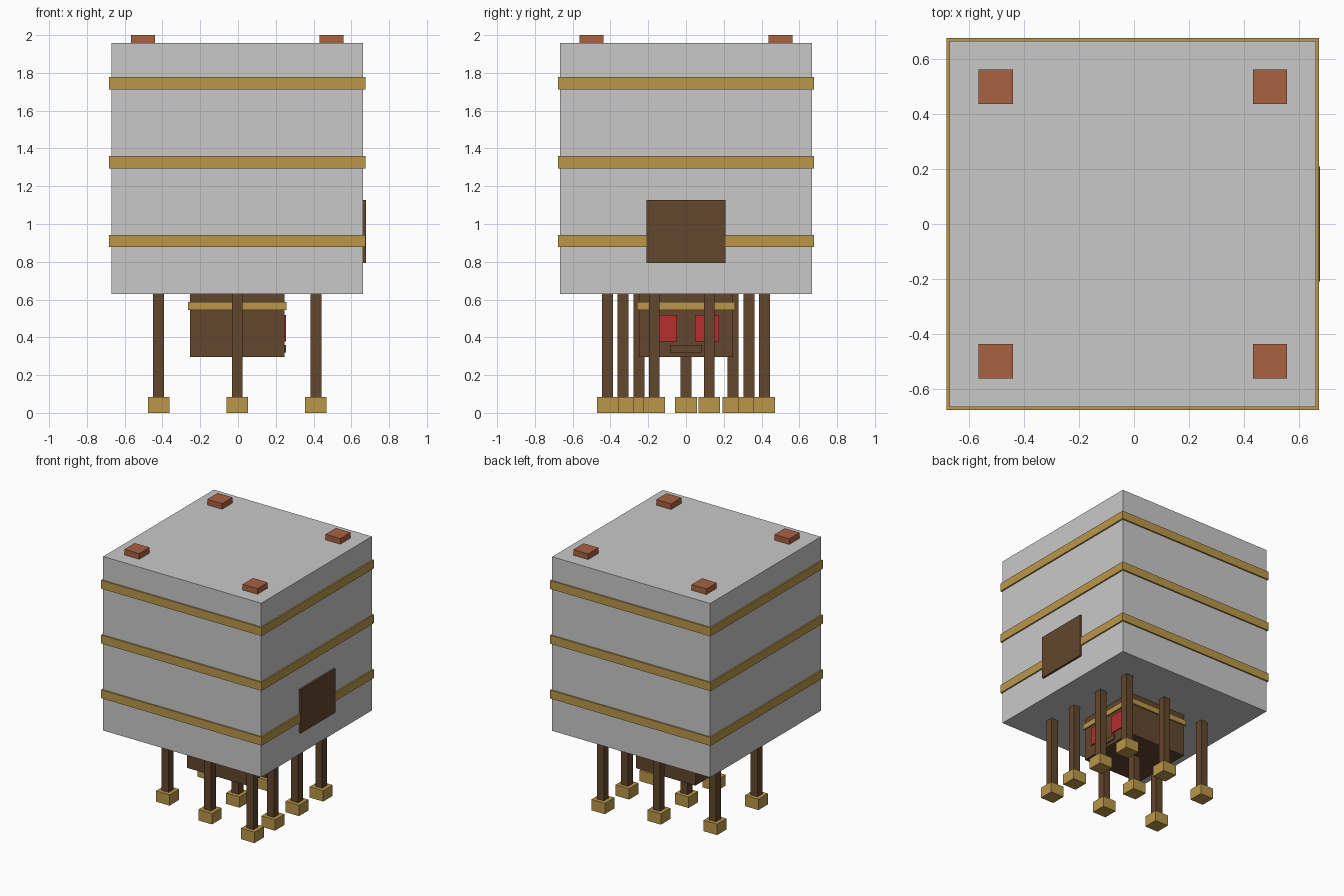
import bpy

if "Cube" in bpy.data.objects:
    bpy.data.objects.remove(bpy.data.objects["Cube"])


def srgb(r, g, b):
    def lin(v):
        v /= 255
        return v / 12.92 if v <= 0.04045 else ((v + 0.055) / 1.055) ** 2.4
    return (lin(r), lin(g), lin(b), 1)


def material(name, rgb):
    m = bpy.data.materials.new(name)
    m.diffuse_color = srgb(*rgb)
    m.use_nodes = True
    m.node_tree.nodes["Principled BSDF"].inputs["Base Color"].default_value = m.diffuse_color
    return m


GREY = material("pale_grey", (201, 201, 201))
GOLD = material("gold", (187, 151, 73))
WOOD = material("dark_wood", (98, 70, 45))
CLAY = material("terracotta", (170, 98, 66))
RED = material("red", (184, 45, 47))

CX = -0.004  # centre line; the door plate on the right balances it


def box(name, x, y, z, mat):
    """Box from (min, max) ranges; x is relative to the centre line."""
    bpy.ops.mesh.primitive_cube_add(
        size=1, location=(CX + sum(x) / 2, sum(y) / 2, sum(z) / 2))
    ob = bpy.context.object
    ob.name = name
    ob.scale = (x[1] - x[0], y[1] - y[0], z[1] - z[0])
    bpy.ops.object.transform_apply(location=False, rotation=False, scale=True)
    ob.data.materials.append(mat)
    return ob


def around(c, half):
    return (c - half, c + half)


# Main hull with three gold bands
box("hull", around(0, 0.667), around(0, 0.667), (0.629, 1.957), GREY)
for z in (0.909, 1.327, 1.745):
    box("hull_band", around(0, 0.678), around(0, 0.678), around(z, 0.032), GOLD)

# Door panel on the right side
box("door", (0.66, 0.682), around(0, 0.21), (0.793, 1.127), WOOD)

# Roof blocks at the four corners
for sx in (-1, 1):
    for sy in (-1, 1):
        box("roof_block", around(sx * 0.499, 0.0625),
            around(sy * 0.5, 0.0625), (1.95, 2.0), CLAY)

# Cabin slung under the hull, with band, eyes and mouth
box("cabin", around(0, 0.25), around(0, 0.25), (0.296, 0.632), WOOD)
box("cabin_band", around(0, 0.26), around(0, 0.26), (0.544, 0.586), GOLD)
for s in (-1, 1):
    box("eye", (0.249, 0.2585), around(s * 0.111, 0.0635), (0.379, 0.517), RED)
box("mouth", (0.249, 0.2585), around(0, 0.084), (0.32, 0.36), WOOD)

# Legs with gold feet, in three staggered rows
rows = {
    0.416: (-0.415, -0.168, 0.123, 0.415),
    0.0: (-0.333, 0.0, 0.333),
    -0.416: (-0.25, 0.25),
}
for x, ys in rows.items():
    for y in ys:
        box("leg", around(x, 0.029), around(y, 0.029), (0.04, 0.632), WOOD)
        box("foot", around(x, 0.057), around(y, 0.057), (0, 0.083), GOLD)
